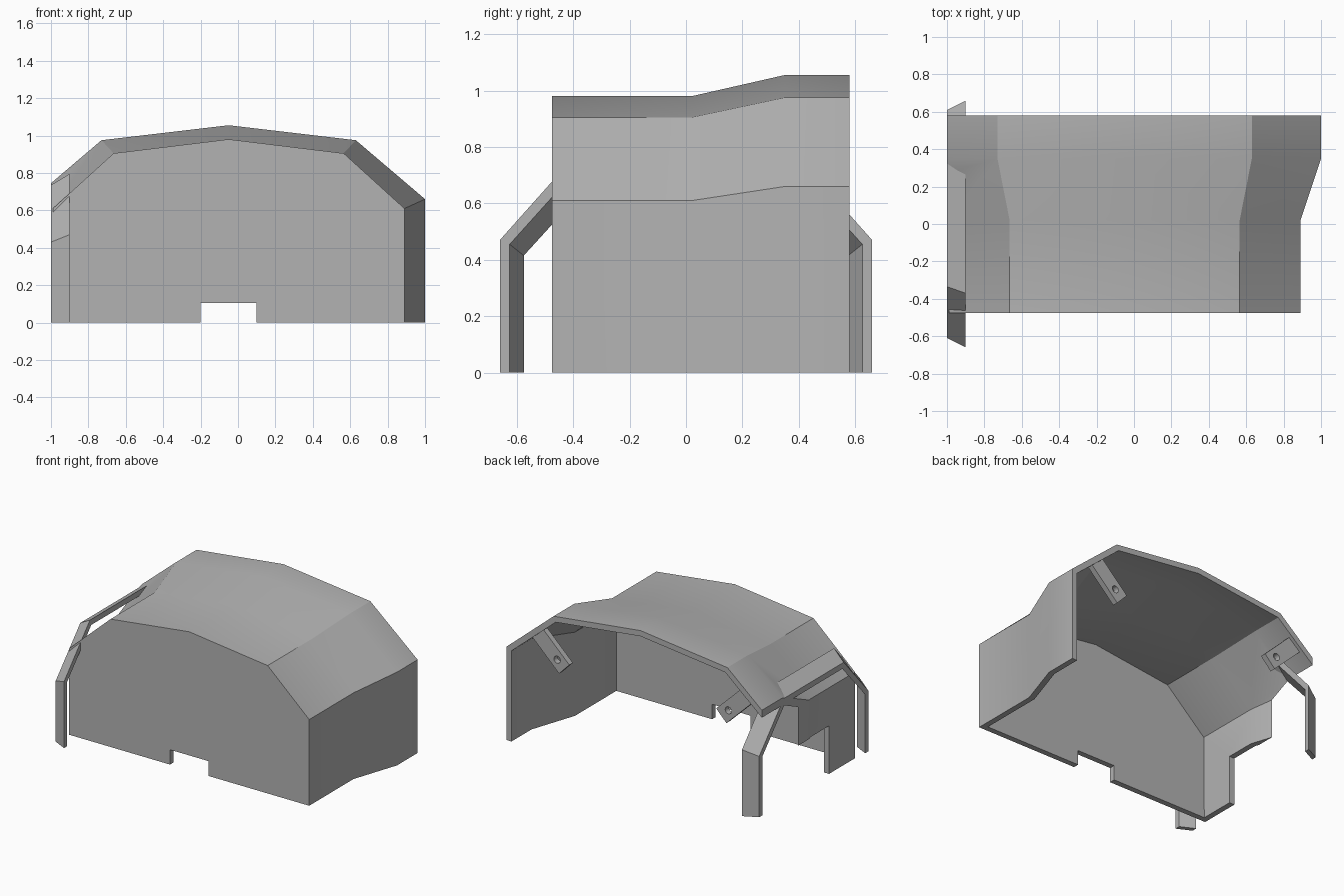
import bpy
import bmesh
import math
from mathutils import Vector, Matrix

if "Cube" in bpy.data.objects:
    bpy.data.objects.remove(bpy.data.objects["Cube"], do_unlink=True)

MID = -0.05      # symmetry axis of the hood
WALL = 0.04

grey = bpy.data.materials.new("plain_grey")
grey.diffuse_color = (0.45, 0.45, 0.45, 1)
grey.use_nodes = True
grey.node_tree.nodes["Principled BSDF"].inputs["Base Color"].default_value = (0.45, 0.45, 0.45, 1)


def make(name, bm):
    bmesh.ops.recalc_face_normals(bm, faces=bm.faces[:])
    mesh = bpy.data.meshes.new(name)
    bm.to_mesh(mesh)
    bm.free()
    obj = bpy.data.objects.new(name, mesh)
    bpy.context.collection.objects.link(obj)
    mesh.materials.append(grey)
    return obj


def select(obj):
    bpy.ops.object.select_all(action='DESELECT')
    obj.select_set(True)
    bpy.context.view_layer.objects.active = obj


def apply(obj, mod):
    select(obj)
    bpy.ops.object.modifier_apply(modifier=mod.name)


def cut(obj, cutter):
    mod = obj.modifiers.new("cut", 'BOOLEAN')
    mod.operation = 'DIFFERENCE'
    mod.solver = 'EXACT'
    mod.object = cutter
    apply(obj, mod)
    bpy.data.objects.remove(cutter, do_unlink=True)


def box(name, lo, hi):
    lo, hi = Vector(lo), Vector(hi)
    bm = bmesh.new()
    bmesh.ops.create_cube(bm, size=1)
    bmesh.ops.scale(bm, vec=hi - lo, verts=bm.verts)
    bmesh.ops.translate(bm, vec=(lo + hi) / 2, verts=bm.verts)
    return make(name, bm)


def section(y, half, eave, shoulder, shoulder_z, apex):
    right = [(half, 0), (half, eave), (shoulder, shoulder_z)]
    pts = right + [(0, apex)] + [(-x, z) for x, z in reversed(right)]
    return [(MID + x, y, z) for x, z in pts]


def loft(bm, rings, closed=False):
    rows = [[bm.verts.new(p) for p in ring] for ring in rings]
    n = len(rows[0])
    for a, b in zip(rows, rows[1:]):
        for i in range(n if closed else n - 1):
            j = (i + 1) % n
            bm.faces.new((a[i], a[j], b[j], b[i]))
    return rows


# Hood shell: faceted arch that widens and rises toward the open back
low = (0.94, 0.61, 0.615, 0.905, 0.98)
high = (1.05, 0.66, 0.68, 0.975, 1.055)
bm = bmesh.new()
rows = loft(bm, [section(-0.475, *low), section(0.02, *low),
                 section(0.35, *high), section(0.58, *high)])
bm.faces.new(rows[0])
shell = make("hood_shell", bm)
solid = shell.modifiers.new("wall", 'SOLIDIFY')
solid.thickness = WALL
solid.offset = -1
solid.use_even_offset = True
apply(shell, solid)

# Front notch, trimmed right side, and opening low in the right wall
cut(shell, box("notch_cutter", (-0.2, -0.7, -0.1), (0.1, -0.3, 0.105)))
cut(shell, box("side_cutter", (-1.5, -1, -0.5), (-1.0, 1, 1.5)))
cut(shell, box("opening_cutter", (-1.2, -0.185, -0.1), (-0.9, 0.8, 0.34)))

# Flared arch strap beside the trimmed wall
def strap_ring(x, outer, inner):
    path = outer + [(-y, z) for y, z in reversed(outer)]
    path += [(-y, z) for y, z in inner] + list(reversed(inner))
    return [(x, y, z) for y, z in path]


bm = bmesh.new()
rows = loft(bm, [
    strap_ring(-0.9, [(0.66, 0), (0.66, 0.47), (0.37, 0.795)],
               [(0.625, 0), (0.625, 0.455), (0.355, 0.755)]),
    strap_ring(-1.0, [(0.61, 0), (0.61, 0.43), (0.335, 0.735)],
               [(0.575, 0), (0.575, 0.415), (0.32, 0.695)])], closed=True)
for row in rows:
    n = len(row)
    for i in range(n // 2 - 1):
        bm.faces.new((row[i], row[i + 1], row[n - 2 - i], row[n - 1 - i]))
strap = make("arch_strap", bm)

# Drilled mounting tabs under the two sloping shoulders
tabs = []
for name, side in (("left_tab", 1), ("right_tab", -1)):
    foot = Vector((0.615, 0, 0.607))
    root = Vector((0.84, 0, 0.825))
    tilt = math.atan2(root.x - foot.x, root.z - foot.z)
    mid = (foot + root) / 2
    place = Matrix.Translation((MID + side * mid.x, 0.535, mid.z)) @ Matrix.Rotation(side * tilt, 4, 'Y')
    size = Matrix.Diagonal((0.115, 0.04, (root - foot).length, 1))
    bm = bmesh.new()
    bmesh.ops.create_cube(bm, size=1, matrix=place @ size)
    tab = make(name, bm)
    bm = bmesh.new()
    spot = place @ Matrix.Translation((0, 0, -0.08)) @ Matrix.Rotation(math.pi / 2, 4, 'X')
    bmesh.ops.create_cone(bm, cap_ends=True, segments=16, radius1=0.025,
                          radius2=0.025, depth=0.2, matrix=spot)
    cut(tab, make("hole_cutter", bm))
    tabs.append(tab)

for obj in [shell, strap] + tabs:
    select(obj)
    bpy.ops.object.shade_smooth_by_angle(angle=math.radians(30))
